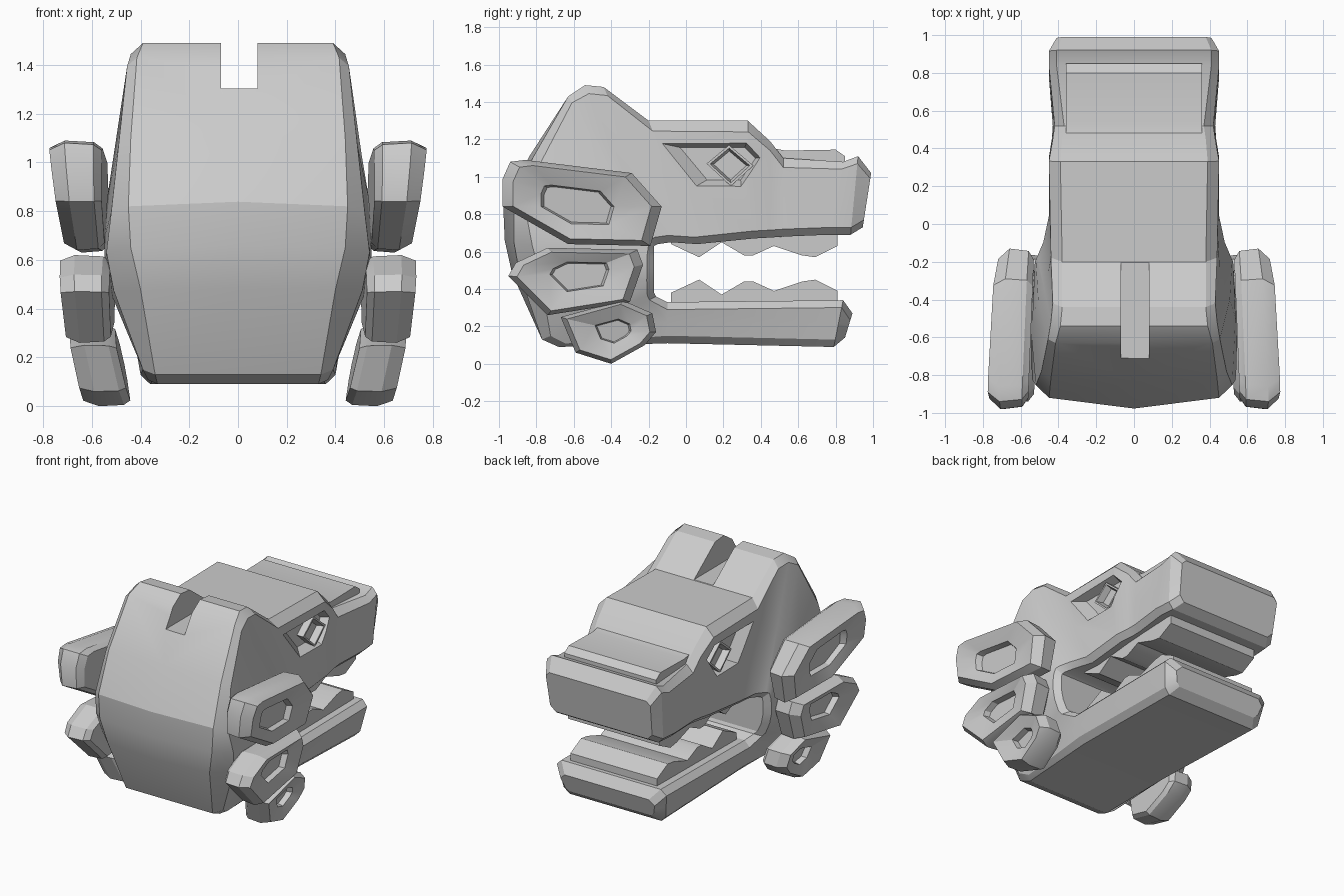
import bpy, bmesh, math

cube = bpy.data.objects.get("Cube")
if cube:
    bpy.data.objects.remove(cube)

stone = bpy.data.materials.new("stone_grey")
stone.use_nodes = True
stone.diffuse_color = (0.6, 0.6, 0.6, 1)
stone.node_tree.nodes["Principled BSDF"].inputs["Base Color"].default_value = (0.6, 0.6, 0.6, 1)


def loft(name, rings, mirror=False):
    """Skin equal-sized rings of points and cap both ends."""
    bm = bmesh.new()
    loops = [[bm.verts.new(p) for p in ring] for ring in rings]
    n = len(loops[0])
    for a, b in zip(loops, loops[1:]):
        for i in range(n):
            j = (i + 1) % n
            bm.faces.new((a[i], a[j], b[j], b[i]))
    bm.faces.new(loops[0])
    bm.faces.new(loops[-1])
    bmesh.ops.recalc_face_normals(bm, faces=bm.faces)
    mesh = bpy.data.meshes.new(name)
    bm.to_mesh(mesh)
    bm.free()
    mesh.materials.append(stone)
    ob = bpy.data.objects.new(name, mesh)
    bpy.context.collection.objects.link(ob)
    if mirror:
        ob.modifiers.new("Mirror", 'MIRROR')
    return ob


def activate(ob):
    bpy.ops.object.select_all(action='DESELECT')
    ob.select_set(True)
    bpy.context.view_layer.objects.active = ob


def cut(ob, cutter):
    cutter.hide_render = True
    mod = ob.modifiers.new("Cut", 'BOOLEAN')
    mod.operation, mod.solver, mod.object = 'DIFFERENCE', 'EXACT', cutter
    activate(ob)
    bpy.ops.object.modifier_apply(modifier=mod.name)
    bpy.data.objects.remove(cutter)


def scaled(points, s, centre=None):
    ys, zs = zip(*points)
    cy, cz = (min(ys) + max(ys)) / 2, (min(zs) + max(zs)) / 2
    ty, tz = centre or (cy, cz)
    return [(ty + (y - cy) * s, tz + (z - cz) * s) for y, z in points]


def at_x(points, x):
    return [(x, y, z) for y, z in points]


# Head: one C-shaped loft from upper snout, round the back, to the lower jaw
def section(outer, inner, w_out, w_in, c=0.05, bulge=0, cheek=0):
    dy, dz = outer[0] - inner[0], outer[1] - inner[1]
    length = math.hypot(dy, dz)
    t_in, t_out, b = 0.04 / length, c / length, bulge / length
    half = [(0, w_in - 0.04), (t_in, w_in), (0.5, (w_in + w_out) / 2 + cheek),
            (1 - t_out, w_out), (1, w_out - c)]
    prof = [(0, 0)] + half + [(1 + b, 0)] + [(t, -x) for t, x in reversed(half)]
    return [(x, inner[0] + dy * t, inner[1] + dz * t) for t, x in prof]


head = loft("head", [
    section((0.99, 1.02), (0.945, 0.73), 0.41, 0.40, 0.03),
    section((0.92, 1.11), (0.88, 0.69), 0.45, 0.44, 0.04),
    section((0.84, 1.08), (0.76, 0.69), 0.45, 0.45, 0.04),
    section((0.52, 1.10), (0.52, 0.68), 0.42, 0.43),
    section((0.45, 1.19), (0.45, 0.675), 0.43, 0.435),
    section((0.33, 1.30), (0.36, 0.67), 0.45, 0.45, 0.06),
    section((-0.20, 1.30), (0.06, 0.64), 0.44, 0.45, 0.06),
    section((-0.44, 1.48), (-0.08, 0.65), 0.43, 0.48, 0.05),
    section((-0.54, 1.49), (-0.15, 0.64), 0.44, 0.51, 0.05),
    section((-0.63, 1.43), (-0.17, 0.63), 0.455, 0.52, 0.04, 0, 0.02),
    section((-0.82, 1.10), (-0.17, 0.60), 0.49, 0.525, 0.05, 0.02, 0.03),
    section((-0.92, 0.82), (-0.17, 0.57), 0.52, 0.525, 0.07, 0.06, 0.025),
    section((-0.92, 0.65), (-0.17, 0.51), 0.54, 0.525, 0.10, 0.05, 0.015),
    section((-0.89, 0.48), (-0.17, 0.44), 0.51, 0.51, 0.11, 0.04, 0.01),
    section((-0.77, 0.13), (-0.17, 0.38), 0.39, 0.48, 0.05),
    section((-0.68, 0.09), (-0.16, 0.36), 0.37, 0.46, 0.04),
    section((-0.10, 0.11), (-0.10, 0.33), 0.39, 0.43, 0.04),
    section((0.79, 0.09), (0.84, 0.34), 0.40, 0.43, 0.04),
    section((0.85, 0.14), (0.89, 0.27), 0.35, 0.37, 0.03),
])

# Notch between the two crests
notch = [(-0.95, 1.303), (-0.12, 1.303), (-0.12, 1.7), (-0.95, 1.7)]
cut(head, loft("notch_cutter", [at_x(notch, -0.07), at_x(notch, 0.08)]))

# Eye sockets and hollow diamond eyes
socket = [(-0.18, 1.18), (0.30, 1.18), (0.38, 1.10), (0.27, 0.94), (0.02, 0.94)]
cut(head, loft("socket_cutter", [
    at_x(scaled(socket, 1.15), 0.50),
    at_x(scaled(socket, 0.72, (0.17, 1.07)), 0.385)], True))
eye = [(0.11, 1.07), (0.23, 1.17), (0.36, 1.06), (0.24, 0.95)]
loft("eyes", [at_x(eye, 0.35), at_x(eye, 0.435),
              at_x(scaled(eye, 0.85), 0.435),
              at_x(scaled(eye, 0.7), 0.39)], True)

# Nose plate with a sloped front
nose = [(0.46, 1.05), (0.48, 1.15), (0.53, 1.14), (0.80, 1.145),
        (0.85, 1.11), (0.85, 1.05)]
loft("nose_plate", [at_x(nose, -0.36), at_x(nose, 0.36)])

# Teeth: zigzag ridges across each jaw, as distances from the gum
teeth = [(-0.08, 0.04), (0.07, 0.11), (0.19, 0.03), (0.31, 0.10), (0.36, 0.10),
         (0.47, 0.05), (0.62, 0.10), (0.69, 0.11), (0.81, 0.05)]


def tooth_row(name, gum, direction, width):
    prof = [(-0.08, -0.05)] + teeth + [(0.81, -0.05)]
    pts = [(y, gum + direction * h) for y, h in prof]
    loft(name, [at_x(pts, -width), at_x(pts, width)])


tooth_row("upper_teeth", 0.68, -1, 0.36)
tooth_row("lower_teeth", 0.34, 1, 0.34)


# Cheek fins: chamfered plates with a dished face and a sunken window
def fin(name, outline, x_in, x_out, lean_in, lean_out, window, size):
    zmid = sum(z for y, z in outline) / len(outline)

    def ring(s, depth, centre=None):
        t = depth / (x_out - x_in)
        lean = lean_in + (lean_out - lean_in) * t
        return [(x_in + depth + lean * (z - zmid) - 0.04 * (y + 0.55), y, z)
                for y, z in scaled(outline, s, centre)]

    d = x_out - x_in
    return loft(name, [
        ring(0.86, 0), ring(0.97, 0.03), ring(1, d - 0.06),
        ring(0.87, d), ring(size + 0.04, d - 0.03, window),
        ring(size, d - 0.07, window)], True)


fin("upper_fins",
    [(-0.98, 0.99), (-0.94, 1.08), (-0.86, 1.09), (-0.29, 1.02), (-0.13, 0.84),
     (-0.19, 0.63), (-0.63, 0.64), (-0.98, 0.84)],
    0.545, 0.74, 0.0, 0.13, (-0.58, 0.85), 0.42)
fin("middle_fins",
    [(-0.95, 0.47), (-0.91, 0.54), (-0.74, 0.62), (-0.26, 0.61),
     (-0.23, 0.53), (-0.30, 0.33), (-0.74, 0.26)],
    0.515, 0.715, 0.0, 0.08, (-0.57, 0.465), 0.40)
fin("lower_fins",
    [(-0.67, 0.25), (-0.34, 0.34), (-0.18, 0.27), (-0.16, 0.17),
     (-0.22, 0.10), (-0.40, 0.00), (-0.59, 0.06)],
    0.48, 0.67, 0.22, 0.20, (-0.39, 0.175), 0.34)

# Soft shading across shallow folds only
for ob in list(bpy.context.collection.objects):
    if ob.type == 'MESH' and stone.name in ob.data.materials:
        activate(ob)
        bpy.ops.object.shade_smooth_by_angle(angle=math.radians(25))
